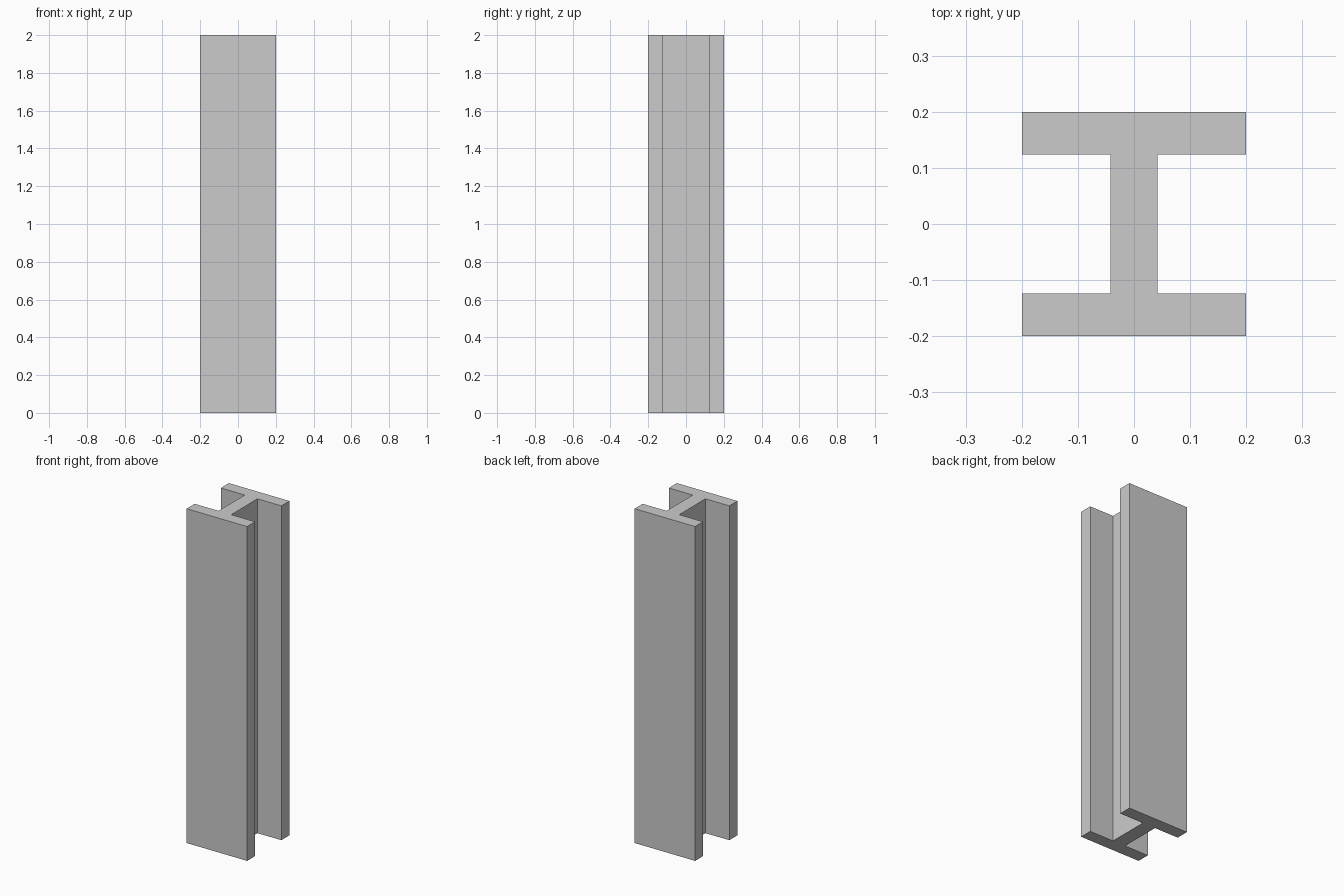
import bpy
import bmesh

if "Cube" in bpy.data.objects:
    bpy.data.objects.remove(bpy.data.objects["Cube"])

HEIGHT = 2.0
HALF = 0.2       # half width and half depth
WEB = 0.042      # half thickness of the web
INNER = 0.124    # inner face of the flanges

# I-shaped cross-section: right half, then rotated half a turn for the left
half = [(HALF, -HALF), (HALF, -INNER), (WEB, -INNER),
        (WEB, INNER), (HALF, INNER), (HALF, HALF)]
profile = half + [(-x, -y) for x, y in half]

# Beam: extrude the cross-section straight up
bm = bmesh.new()
base = bm.faces.new([bm.verts.new((x, y, 0)) for x, y in profile])
top = bmesh.ops.extrude_face_region(bm, geom=[base], use_keep_orig=True)
bmesh.ops.translate(bm, vec=(0, 0, HEIGHT),
                    verts=[g for g in top["geom"] if isinstance(g, bmesh.types.BMVert)])
bmesh.ops.recalc_face_normals(bm, faces=bm.faces)

mesh = bpy.data.meshes.new("i_beam")
bm.to_mesh(mesh)
bm.free()
bpy.context.collection.objects.link(bpy.data.objects.new("i_beam", mesh))
